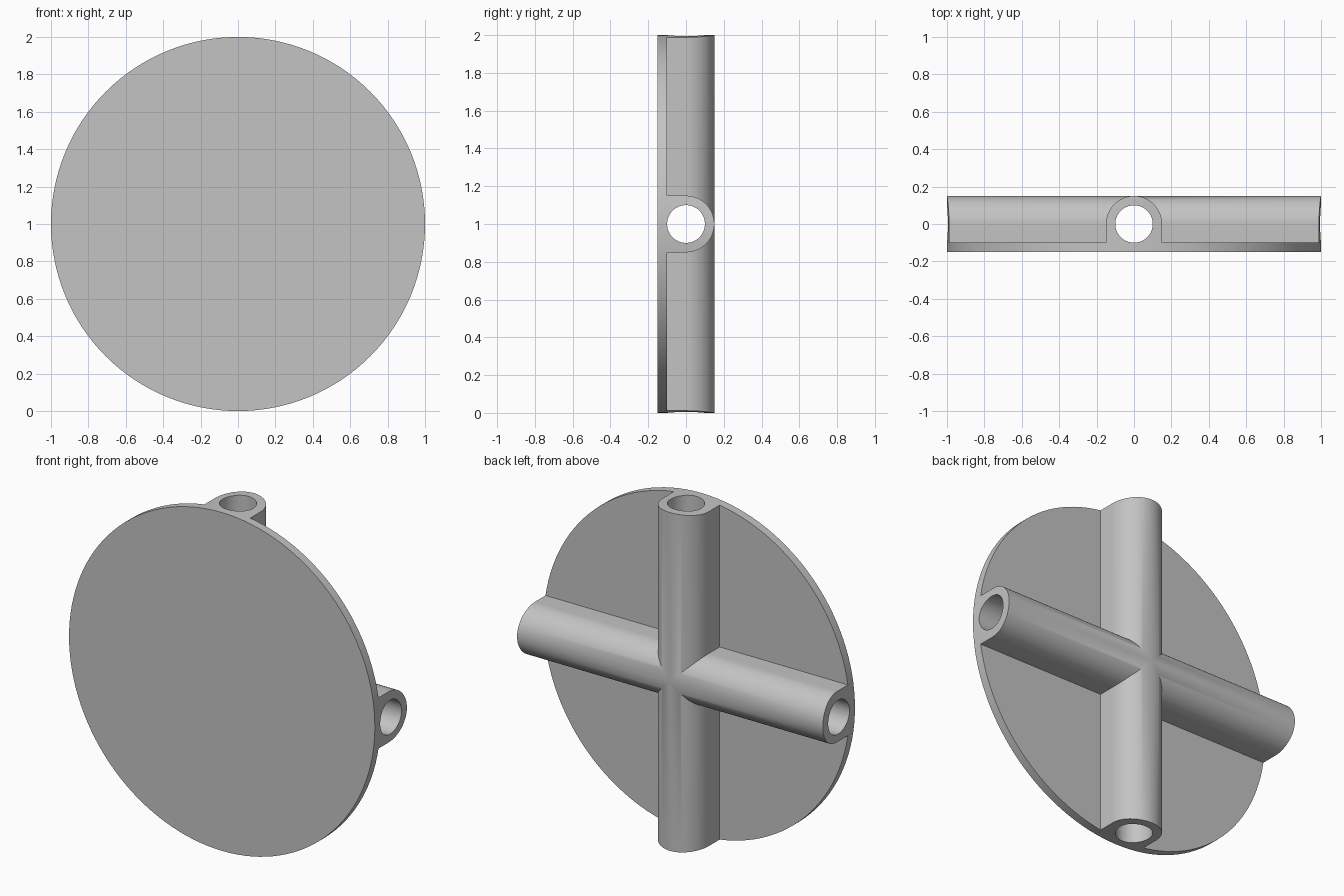
import bpy
import bmesh
from math import pi, sin, cos, radians
from mathutils import Matrix, Vector

cube = bpy.data.objects.get("Cube")
if cube:
    bpy.data.objects.remove(cube, do_unlink=True)

RADIUS, TUBE, BORE = 1.0, 0.15, 0.10
CENTRE = Vector((0, 0, RADIUS))

grey = bpy.data.materials.new("plain grey")
grey.use_nodes = True
colour = (0.55, 0.55, 0.55, 1)
grey.diffuse_color = colour
grey.node_tree.nodes["Principled BSDF"].inputs["Base Color"].default_value = colour


def prism(name, profile, axis, start, end):
    """Extrude a closed profile of (across, y) points, or (x, z) for axis y."""
    place = {
        "x": lambda a, b, t: (t, b, a),
        "z": lambda a, b, t: (a, b, t),
        "y": lambda a, b, t: (a, t, b),
    }[axis]
    bm = bmesh.new()
    base = bm.faces.new([bm.verts.new(place(a, b, start)) for a, b in profile])
    grown = bmesh.ops.extrude_face_region(bm, geom=[base], use_keep_orig=True)
    verts = [g for g in grown["geom"] if isinstance(g, bmesh.types.BMVert)]
    bmesh.ops.translate(bm, verts=verts, vec=Vector(place(0, 0, end - start)))
    bmesh.ops.recalc_face_normals(bm, faces=bm.faces)
    bmesh.ops.transform(bm, matrix=Matrix.Translation(CENTRE), verts=bm.verts)
    mesh = bpy.data.meshes.new(name)
    bm.to_mesh(mesh)
    bm.free()
    mesh.materials.append(grey)
    obj = bpy.data.objects.new(name, mesh)
    bpy.context.collection.objects.link(obj)
    return obj


def arc(radius, steps, sweep=2 * pi):
    count = steps if sweep == 2 * pi else steps + 1
    return [(radius * cos(sweep * i / steps), radius * sin(sweep * i / steps))
            for i in range(count)]


def combine(target, tool, operation):
    mod = target.modifiers.new(operation.lower(), "BOOLEAN")
    mod.operation, mod.solver, mod.object = operation, "EXACT", tool
    bpy.context.view_layer.objects.active = target
    bpy.ops.object.modifier_apply(modifier=mod.name)
    bpy.data.objects.remove(tool, do_unlink=True)


# Oversized slab that becomes the round face plate
square = [(-1.2, -1.2), (1.2, -1.2), (1.2, 1.2), (-1.2, 1.2)]
body = prism("disc_with_cross_tubes", square, "y", -TUBE, -BORE)

# Two crossing ribs, round at the back and straight-sided down to the plate
rib_profile = arc(TUBE, 48, pi) + [(-TUBE, -0.125), (TUBE, -0.125)]
for axis in "xz":
    combine(body, prism("rib", rib_profile, axis, -1.1, 1.1), "UNION")

# Trim everything to one round outline
combine(body, prism("outline", arc(RADIUS, 128), "y", -0.5, 0.5), "INTERSECT")

# Bore both tubes right through
for axis in "xz":
    combine(body, prism("bore", arc(BORE, 64), axis, -1.3, 1.3), "DIFFERENCE")

bpy.ops.object.select_all(action="DESELECT")
body.select_set(True)
bpy.context.view_layer.objects.active = body
bpy.ops.object.shade_smooth_by_angle(angle=radians(30))
